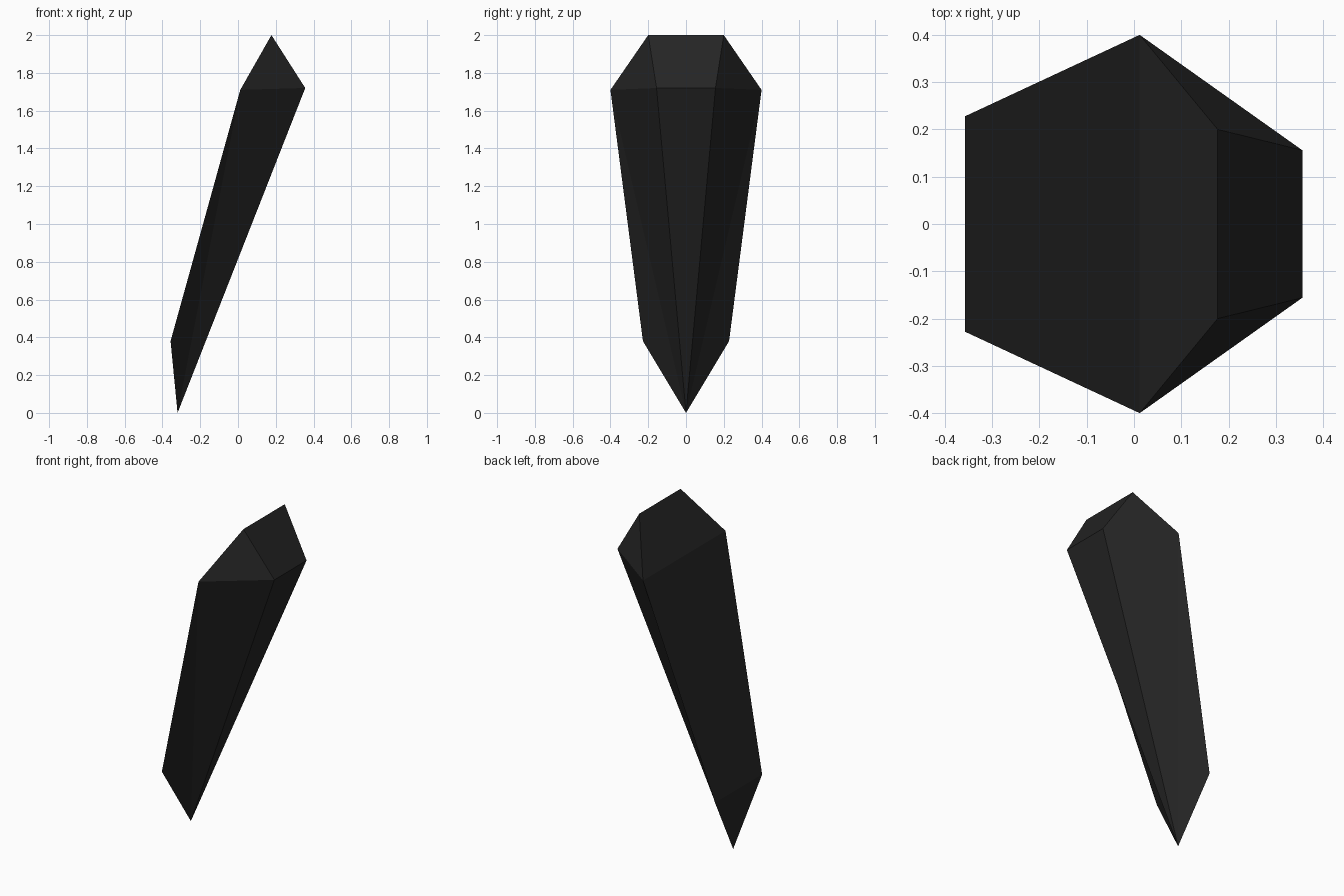
import bpy
import bmesh

if "Cube" in bpy.data.objects:
    bpy.data.objects.remove(bpy.data.objects["Cube"])

# Near-black stone
stone = bpy.data.materials.new("black_stone")
stone.diffuse_color = (0.018, 0.018, 0.018, 1)
stone.use_nodes = True
stone.node_tree.nodes["Principled BSDF"].inputs["Base Color"].default_value = stone.diffuse_color

bm = bmesh.new()
tip = bm.verts.new((-0.32, 0, 0))

# Outline points, mirrored across y: heel, shoulder, front corner, top ridge
outline = [(-0.357, 0.228, 0.38), (0.012, 0.4, 1.71),
           (0.356, 0.156, 1.72), (0.177, 0.2, 2.0)]
sides = [[bm.verts.new((x, s * y, z)) for x, y, z in outline] for s in (-1, 1)]

# Side facets, with a shallow crease running from tip to shoulder
for heel, shoulder, corner, ridge in sides:
    bm.faces.new((tip, shoulder, heel))
    bm.faces.new((tip, corner, shoulder))
    bm.faces.new((shoulder, corner, ridge))

# Facets bridging the two sides
a, b = sides
for i, j in ((0, 1), (1, 3), (3, 2)):
    bm.faces.new((a[i], a[j], b[j], b[i]))
for i in (0, 2):
    bm.faces.new((tip, a[i], b[i]))

bmesh.ops.recalc_face_normals(bm, faces=bm.faces)
mesh = bpy.data.meshes.new("shard")
bm.to_mesh(mesh)
bm.free()
mesh.materials.append(stone)
bpy.context.collection.objects.link(bpy.data.objects.new("shard", mesh))
